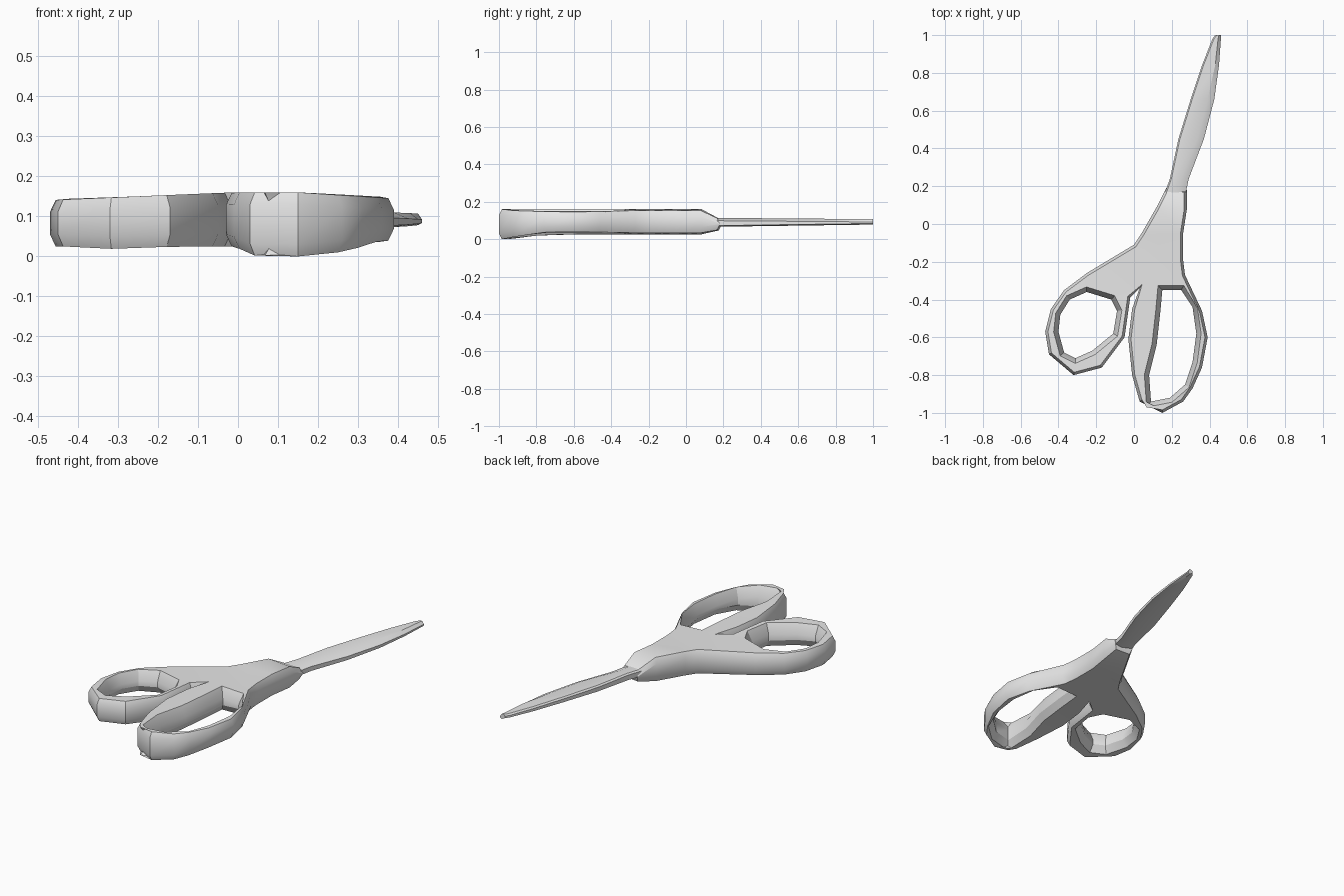
import bpy
import bmesh
from math import radians
from mathutils import Vector

cube = bpy.data.objects.get("Cube")
if cube:
    bpy.data.objects.remove(cube, do_unlink=True)

grey = bpy.data.materials.new("plain grey")
grey.use_nodes = True
colour = (0.8, 0.8, 0.8, 1)
grey.diffuse_color = colour
grey.node_tree.nodes["Principled BSDF"].inputs["Base Color"].default_value = colour


def finish(bm, name):
    """Turn a bmesh into a named, shaded object."""
    bmesh.ops.recalc_face_normals(bm, faces=bm.faces)
    mesh = bpy.data.meshes.new(name)
    bm.to_mesh(mesh)
    bm.free()
    mesh.materials.append(grey)
    obj = bpy.data.objects.new(name, mesh)
    bpy.context.collection.objects.link(obj)
    bpy.ops.object.select_all(action="DESELECT")
    obj.select_set(True)
    bpy.context.view_layer.objects.active = obj
    bpy.ops.object.shade_smooth_by_angle(angle=radians(28))
    return obj


def inset(points, distance):
    """Offset a closed outline to its left side."""
    result = []
    for i, p in enumerate(points):
        before = (p - points[i - 1]).normalized()
        after = (points[(i + 1) % len(points)] - p).normalized()
        n1 = Vector((-before.y, before.x))
        n2 = Vector((-after.y, after.x))
        middle = (n1 + n2).normalized()
        result.append(p + middle * distance / max(middle.dot(n1), 0.6))
    return result


def top_height(x, y):
    return (0.16 - 0.04 * max(0, -x) - 0.06 * max(0, x - 0.15)
            - 0.8 * max(0, y - 0.13))


def bottom_height(x, y):
    front_droop = 0.12 * max(0, -0.75 - y)
    side_rise = 0.05 * max(0, x - 0.1)
    tip_rise = 0.3 * max(0, y - 0.13)
    return max(0, 0.025 - front_droop + side_rise + tip_rise)


# Outlines in hundredths: the outside runs anticlockwise, the holes clockwise
outside = [(17, 19), (12, 9), (4, -5), (0, -11), (-25, -26), (-37, -35),
           (-44, -45), (-47, -57), (-45, -69), (-32, -80), (-17, -76),
           (-5, -60), (-2, -39), (3, -34), (-1, -45), (-3, -61), (-1, -80),
           (3, -94), (15, -100), (26, -94), (31, -87), (36, -76), (39, -60),
           (36, -46), (27, -27), (26, -19), (26, -5), (28, 8), (28, 18)]
small_hole = [(-25, -36), (-12, -40), (-9, -46), (-11, -58), (-22, -67),
              (-31, -71), (-37, -68), (-40, -57), (-39, -48), (-34, -40)]
large_hole = [(15, -35), (25, -35), (31, -44), (33, -58), (31, -73),
              (27, -85), (19, -92), (9, -94), (8, -80), (12, -64), (14, -46)]

# Handle: one body with two finger loops, chamfered above and below
bm = bmesh.new()
rims = {"bottom": [], "top": []}
for outline, chamfer, low, high in ((outside, 0.014, 0.03, 0.03),
                                    (small_hole, 0.025, 0.04, 0.055),
                                    (large_hole, 0.025, 0.04, 0.055)):
    wall = [Vector(p) / 100 for p in outline]
    rim = inset(wall, chamfer)
    layers = [
        [bm.verts.new((p.x, p.y, bottom_height(*q))) for p, q in zip(rim, wall)],
        [bm.verts.new((p.x, p.y, bottom_height(*p) + low)) for p in wall],
        [bm.verts.new((p.x, p.y, top_height(*p) - high)) for p in wall],
        [bm.verts.new((p.x, p.y, top_height(*q))) for p, q in zip(rim, wall)],
    ]
    for lower, upper in zip(layers, layers[1:]):
        for i in range(len(wall)):
            bm.faces.new((lower[i - 1], lower[i], upper[i], upper[i - 1]))
    for key, layer in (("bottom", layers[0]), ("top", layers[-1])):
        rims[key] += [bm.edges.get((layer[i - 1], layer[i]))
                      for i in range(len(layer))]

# Flat plates that close the handle around its holes
for edges in rims.values():
    bmesh.ops.triangle_fill(bm, use_beauty=True, edges=edges, normal=(0, 0, 1))
finish(bm, "handle")

# Blade: sections given as y, left edge, ridge and right cutting edge
sections = [(0.1, 0.14, 0.22, 0.26), (0.24, 0.19, 0.25, 0.29),
            (0.45, 0.235, 0.335, 0.37), (0.66, 0.3, 0.39, 0.425),
            (0.84, 0.36, 0.43, 0.45), (0.98, 0.415, 0.445, 0.46),
            (1.0, 0.43, 0.45, 0.46)]
bm = bmesh.new()
rings = []
for y, left, ridge, right in sections:
    roof = 0.115 - 0.008 * y
    floor = 0.064 + 0.014 * y
    profile = [(left, floor + 0.01), (left, roof - 0.008),
               (left + 0.008, roof), (ridge, roof),
               (right, roof - 0.015), (right, floor + 0.006),
               (ridge, floor)]
    rings.append([bm.verts.new((x, y, z)) for x, z in profile])
for first, second in zip(rings, rings[1:]):
    for i in range(len(first)):
        bm.faces.new((first[i - 1], first[i], second[i], second[i - 1]))
for end in (rings[0], rings[-1]):
    bm.faces.new(end)
finish(bm, "blade")
